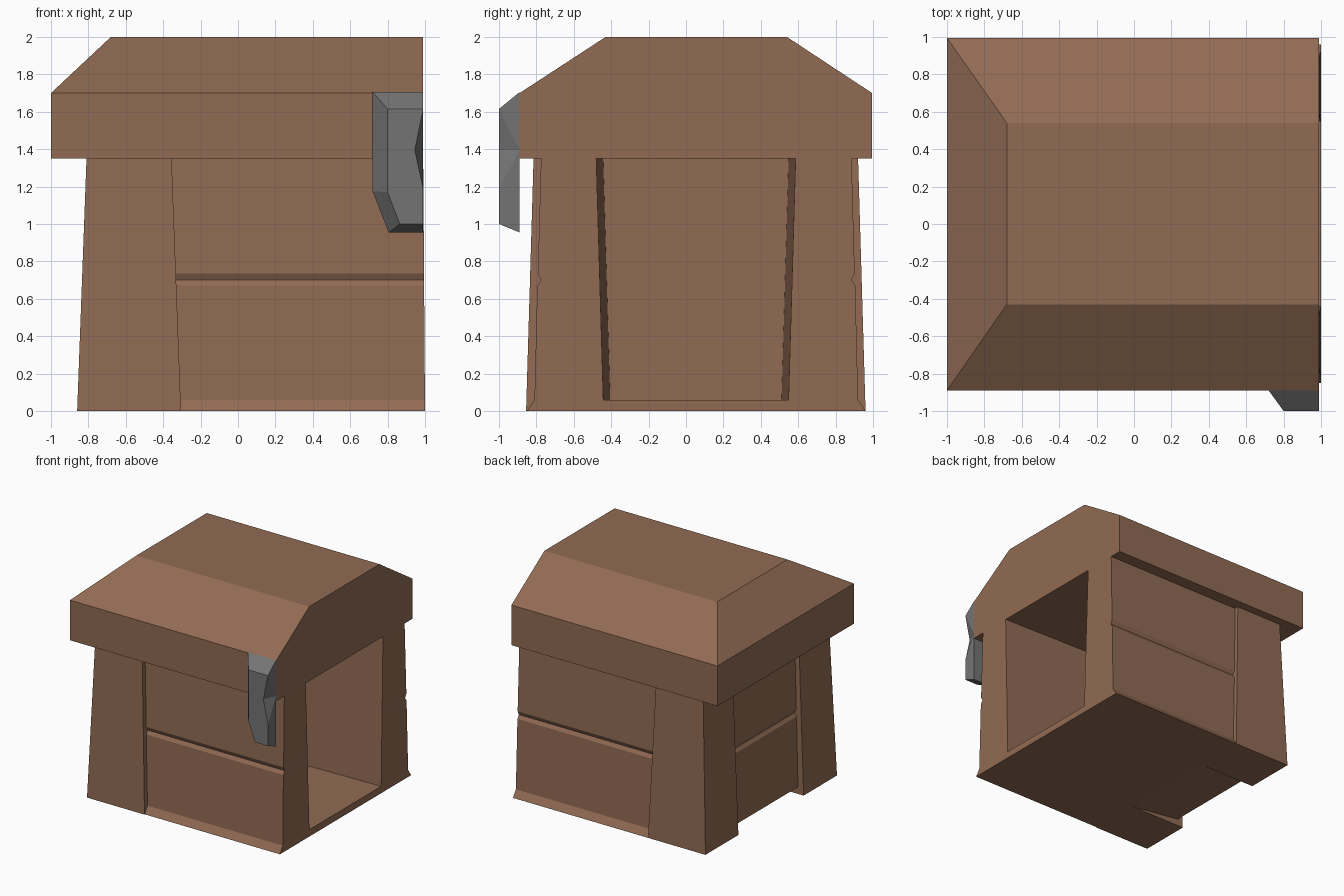
import bpy, bmesh

if "Cube" in bpy.data.objects:
    bpy.data.objects.remove(bpy.data.objects["Cube"])

def material(name, color):
    m = bpy.data.materials.new(name)
    m.diffuse_color = (*color, 1)
    m.use_nodes = True
    m.node_tree.nodes["Principled BSDF"].inputs["Base Color"].default_value = m.diffuse_color
    return m

WOOD = material("brown wood", (0.283, 0.147, 0.087))
IRON = material("grey iron", (0.175, 0.175, 0.175))

def build(name, verts, faces, mat):
    bm = bmesh.new()
    vs = [bm.verts.new(v) for v in verts]
    for f in faces:
        bm.faces.new([vs[i] for i in f])
    bmesh.ops.recalc_face_normals(bm, faces=bm.faces)
    me = bpy.data.meshes.new(name)
    bm.to_mesh(me)
    bm.free()
    me.materials.append(mat)
    ob = bpy.data.objects.new(name, me)
    bpy.context.collection.objects.link(ob)
    return ob

def stack(name, levels, mat):
    """Stack of rectangles: each level is z, x0, x1, y0, y1."""
    verts, faces = [], []
    for z, x0, x1, y0, y1 in levels:
        verts += [(x0, y0, z), (x1, y0, z), (x1, y1, z), (x0, y1, z)]
    for k in range(0, 4 * (len(levels) - 1), 4):
        for i in range(4):
            j = (i + 1) % 4
            faces.append((k + i, k + j, k + 4 + j, k + 4 + i))
    n = len(verts)
    faces += [(0, 3, 2, 1), (n - 4, n - 3, n - 2, n - 1)]
    return build(name, verts, faces, mat)

# Panelled body with base flare and a groove at mid height
body = stack("chest_body", [
    (0.00, -0.32, 1.0, -0.85, 0.96),
    (0.06, -0.805, 0.9995, -0.81, 0.92),
    (0.67, -0.79, 0.995, -0.795, 0.905),
    (0.70, -0.77, 0.995, -0.775, 0.885),
    (0.735, -0.787, 0.995, -0.792, 0.902),
    (1.35, -0.77, 0.99, -0.775, 0.885)], WOOD)

# Corner posts
posts = [
    stack("front_post", [(0, -0.86, -0.305, -0.855, -0.395),
                         (1.35, -0.81, -0.355, -0.815, -0.40)], WOOD),
    stack("back_post", [(0, -0.86, -0.305, 0.505, 0.96),
                        (1.35, -0.81, -0.355, 0.51, 0.92)], WOOD)]

# Hollow interior, open on the right
def half_width(x, z):
    return 0.458 + 0.038 * (z - 0.06) / 1.29 + 0.037 * (x + 0.46) / 1.45

cv = []
for z in (0.06, 1.45):
    for x in (-0.46, 1.3):
        w = half_width(x, z)
        cv += [(x, 0.053 - w, z), (x, 0.053 + w, z)]
cutter = build("cavity_cutter", cv, [(0, 1, 3, 2), (4, 5, 7, 6), (0, 1, 5, 4),
                                     (2, 3, 7, 6), (0, 2, 6, 4), (1, 3, 7, 5)], WOOD)
cutter.hide_render = True
for ob in [body] + posts:
    mod = ob.modifiers.new("cavity", 'BOOLEAN')
    mod.operation = 'DIFFERENCE'
    mod.solver = 'EXACT'
    mod.object = cutter
    bpy.context.view_layer.objects.active = ob
    bpy.ops.object.modifier_apply(modifier=mod.name)
bpy.data.objects.remove(cutter)

# Lid with sloped front, back and left
stack("lid", [(1.35, -1, 0.99, -0.89, 0.995),
              (1.70, -1, 0.99, -0.89, 0.995),
              (2.00, -0.68, 0.99, -0.43, 0.54)], WOOD)

# Bevelled lock plate with a pitted keyhole on its open side
back = [(0.72, 1.705), (0.72, 1.175), (0.805, 0.955), (0.99, 0.955), (0.99, 1.705)]
front = [(0.80, 1.615), (0.80, 1.17), (0.865, 1.0), (0.99, 1.0), (0.99, 1.615),
         (0.99, 1.19), (0.945, 1.395)]
lv = [(x, -0.89, z) for x, z in back] + [(x, -1.0, z) for x, z in front]
lv.append((0.99, -0.89, 1.395))
build("lock", lv, [(0, 1, 2, 3, 12, 4), (0, 1, 6, 5), (1, 2, 7, 6), (2, 3, 8, 7),
                   (4, 0, 5, 9), (5, 6, 7, 8, 10, 11, 9), (9, 11, 12),
                   (11, 10, 12), (10, 8, 3, 12), (9, 12, 4)], IRON)
